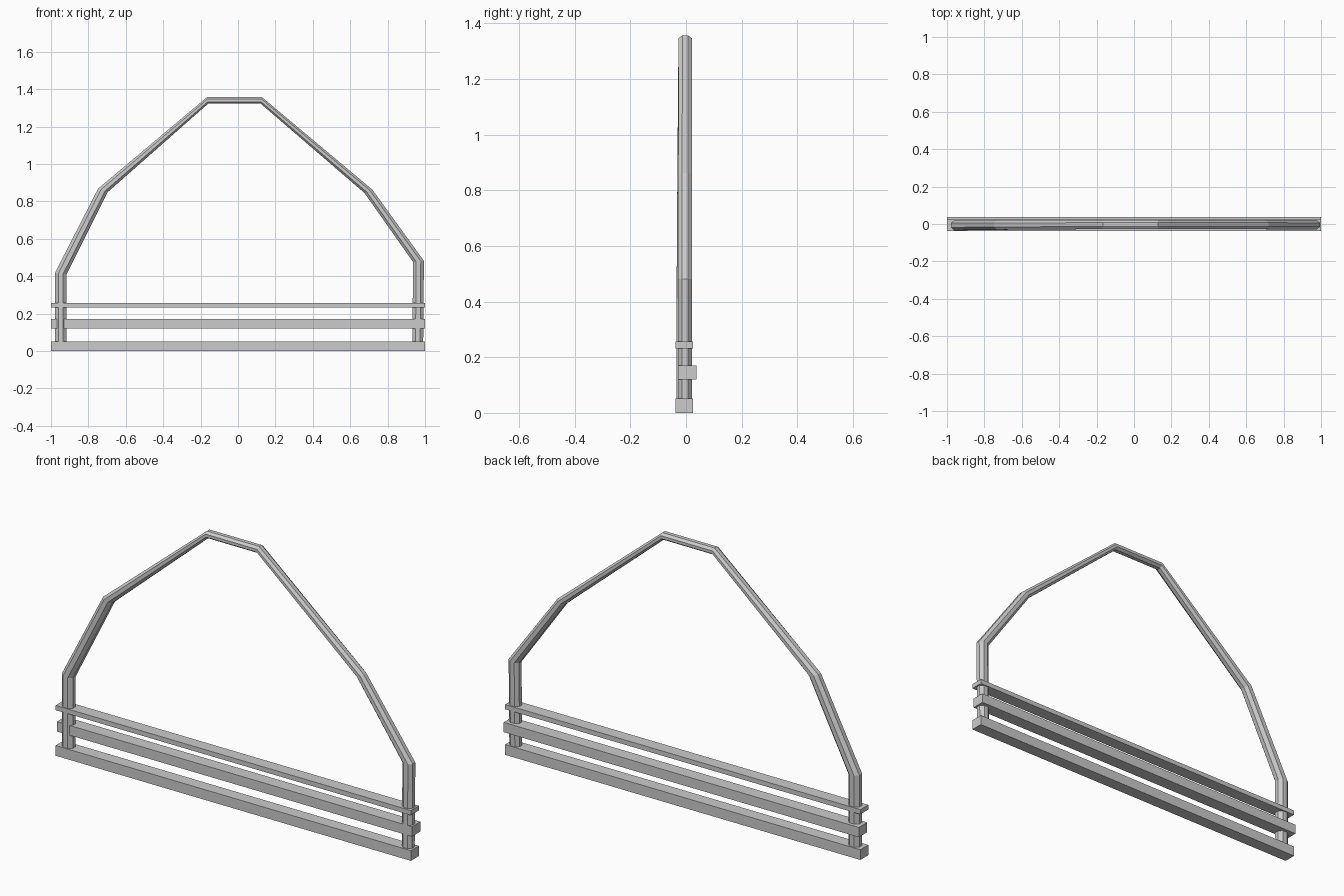
import bpy, bmesh

if "Cube" in bpy.data.objects:
    bpy.data.objects.remove(bpy.data.objects["Cube"])

def mesh_object(name, bm):
    bmesh.ops.recalc_face_normals(bm, faces=bm.faces)
    me = bpy.data.meshes.new(name)
    bm.to_mesh(me)
    bm.free()
    ob = bpy.data.objects.new(name, me)
    bpy.context.collection.objects.link(ob)
    return ob

def rail(name, y0, y1, z0, z1):
    bm = bmesh.new()
    bmesh.ops.create_cube(bm, size=1)
    for v in bm.verts:
        v.co.x *= 2
        v.co.y = y1 if v.co.y > 0 else y0
        v.co.z = z1 if v.co.z > 0 else z0
    return mesh_object(name, bm)

# Bent octagonal hoop: outer x, z / inner x, z / front y, back y at each bend
stations = [
    (-0.979, 0.02, -0.917, 0.02, -0.034, 0.021),
    (-0.979, 0.417, -0.917, 0.410, -0.034, 0.021),
    (-0.748, 0.868, -0.697, 0.849, -0.031, 0.021),
    (-0.166, 1.357, -0.160, 1.322, -0.027, 0.021),
    (0.128, 1.357, 0.122, 1.322, -0.027, 0.021),
    (0.718, 0.863, 0.676, 0.845, -0.028, 0.021),
    (0.994, 0.482, 0.936, 0.476, -0.029, 0.021),
    (0.990, 0.02, 0.932, 0.02, -0.029, 0.021),
]
k = 0.42
section = [(1, k), (k, 1), (-k, 1), (-1, k), (-1, -k), (-k, -1), (k, -1), (1, -k)]
bm = bmesh.new()
rings = []
for ox, oz, ix, iz, yf, yb in stations:
    rings.append([bm.verts.new(((ox + ix) / 2 + u * (ox - ix) / 2,
                                (yf + yb) / 2 + v * (yb - yf) / 2,
                                (oz + iz) / 2 + u * (oz - iz) / 2)) for u, v in section])
for a, b in zip(rings, rings[1:]):
    for i in range(8):
        j = (i + 1) % 8
        bm.faces.new((a[i], a[j], b[j], b[i]))
bm.faces.new(rings[0])
bm.faces.new(rings[-1])
mesh_object("arched_hoop", bm)

# Three horizontal rails across the legs
rail("bottom_rail", -0.038, 0.026, 0.0, 0.052)
rail("middle_rail", -0.029, 0.038, 0.12, 0.17)
rail("top_rail", -0.038, 0.026, 0.232, 0.256)
